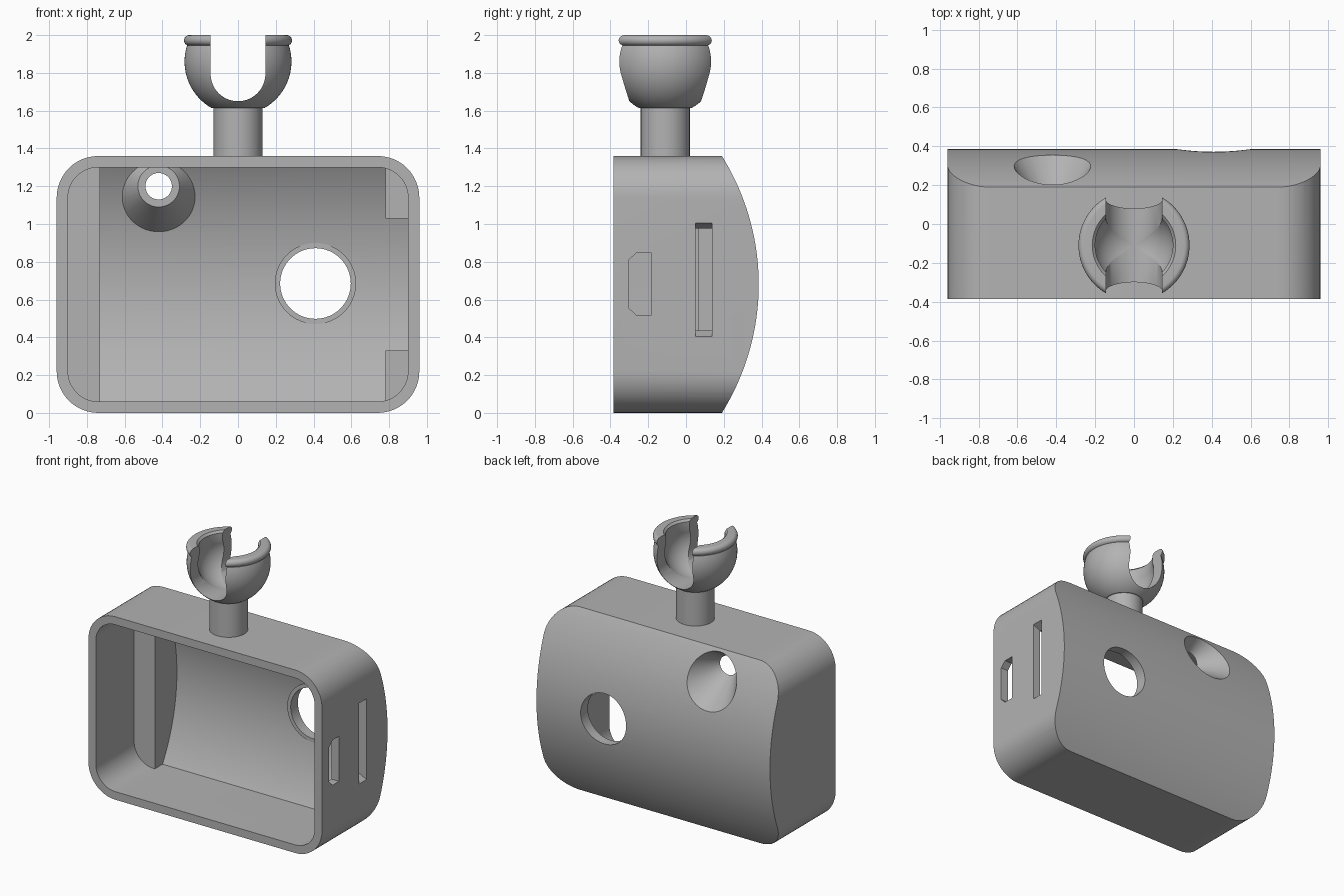
import bpy, bmesh, math
from mathutils import Vector, Matrix

cube = bpy.data.objects.get("Cube")
if cube:
    bpy.data.objects.remove(cube, do_unlink=True)

grey = bpy.data.materials.new("plain grey")
grey.use_nodes = True
COLOR = (0.45, 0.45, 0.45, 1)
grey.diffuse_color = COLOR
grey.node_tree.nodes["Principled BSDF"].inputs["Base Color"].default_value = COLOR

MID_Z, BACK_R, BACK_Y = 0.68, 1.283, 0.385
WALL = 0.06
CUP_Y, CUP_Z = -0.11, 1.86


def finish(name, bm):
    bmesh.ops.recalc_face_normals(bm, faces=bm.faces)
    mesh = bpy.data.meshes.new(name)
    bm.to_mesh(mesh)
    bm.free()
    obj = bpy.data.objects.new(name, mesh)
    bpy.context.collection.objects.link(obj)
    mesh.materials.append(grey)
    return obj


def prism(name, points, direction):
    """Extrude a flat outline of 3D points along a direction."""
    bm = bmesh.new()
    face = bm.faces.new([bm.verts.new(p) for p in points])
    out = bmesh.ops.extrude_face_region(bm, geom=[face])
    moved = [v for v in out["geom"] if isinstance(v, bmesh.types.BMVert)]
    bmesh.ops.translate(bm, verts=moved, vec=direction)
    return finish(name, bm)


def box(name, x, y, z):
    outline = [(x[0], y[0], z[0]), (x[1], y[0], z[0]),
               (x[1], y[0], z[1]), (x[0], y[0], z[1])]
    return prism(name, outline, (0, y[1] - y[0], 0))


def cone(name, r1, r2, center, length, axis, sides=64):
    """Cone or cylinder from r1 to r2 along an axis."""
    bm = bmesh.new()
    turn = Vector((0, 0, 1)).rotation_difference(Vector(axis)).to_matrix().to_4x4()
    bmesh.ops.create_cone(bm, cap_ends=True, segments=sides, radius1=r1, radius2=r2,
                          depth=length, matrix=Matrix.Translation(center) @ turn)
    return finish(name, bm)


def boolean(obj, tool, operation):
    mod = obj.modifiers.new("boolean", 'BOOLEAN')
    mod.operation, mod.solver, mod.object = operation, 'EXACT', tool
    bpy.context.view_layer.objects.active = obj
    bpy.ops.object.modifier_apply(modifier=mod.name)
    bpy.data.objects.remove(tool, do_unlink=True)


def smooth(obj):
    bpy.ops.object.select_all(action='DESELECT')
    obj.select_set(True)
    bpy.context.view_layer.objects.active = obj
    bpy.ops.object.shade_smooth_by_angle(angle=math.radians(30))


def rounded_shell(name, inset, front):
    """Rounded rectangle with a barrel-curved back."""
    hx, hz, r = 0.96 - inset, MID_Z - inset, 0.22 - inset
    outline = []
    for quarter, (sx, sz) in enumerate([(1, 1), (-1, 1), (-1, -1), (1, -1)]):
        for i in range(13):
            a = math.pi / 2 * (quarter + i / 12)
            outline.append((sx * (hx - r) + r * math.cos(a), front,
                            MID_Z + sz * (hz - r) + r * math.sin(a)))
    shell = prism(name, outline, (0, 1, 0))
    curve = cone("back_curve", BACK_R - inset, BACK_R - inset,
                 (0, BACK_Y - BACK_R, MID_Z), 3, (1, 0, 0), 256)
    boolean(shell, curve, 'INTERSECT')
    return shell


# Housing and its cavity, with inner blocks and bosses left standing
housing = rounded_shell("housing", 0, -BACK_Y)
cavity = rounded_shell("cavity", WALL, -0.5)
boolean(cavity, box("side_block", (-1, -0.73), (0.065, 0.6), (-0.1, 1.5)), 'DIFFERENCE')
for z in ((-0.1, 0.33), (1.03, 1.5)):
    boolean(cavity, box("corner_block", (0.78, 1), (0.065, 0.6), z), 'DIFFERENCE')
SLOPE, DEPTH = 0.68, 0.35
TIP = Vector((-0.42, 0.1, 1.2))
mid = TIP + Vector((0, DEPTH / 2, 0))
boolean(cavity, cone("boss", 0.11, 0.11 + SLOPE * DEPTH, mid, DEPTH, (0, 1, 0)), 'DIFFERENCE')
boolean(cavity, cone("ring", 0.215, 0.215, (0.41, 0.4, 0.685), 0.2, (0, 1, 0)), 'DIFFERENCE')
boolean(housing, cavity, 'DIFFERENCE')

# Conical recess and round opening through the back
lead = 0.02
start = 0.07 - SLOPE * lead
length = DEPTH + lead
mid = TIP + Vector((0, length / 2 - lead, 0))
boolean(housing, cone("recess", start, start + SLOPE * length, mid, length, (0, 1, 0)), 'DIFFERENCE')
boolean(housing, cone("pilot", 0.07, 0.07, TIP, 0.06, (0, 1, 0)), 'DIFFERENCE')
boolean(housing, cone("opening", 0.187, 0.187, (0.41, 0.35, 0.685), 0.4, (0, 1, 0)), 'DIFFERENCE')

# Tapered card slot and chamfered port on the side
slot = [(0.97, 0.05, 0.4), (0.97, 0.05, 1.01), (0.88, 0.05, 0.965), (0.88, 0.05, 0.445)]
boolean(housing, prism("slot", slot, (0, 0.088, 0)), 'DIFFERENCE')
port = [(-0.185, 0.515), (-0.185, 0.85), (-0.26, 0.85),
        (-0.302, 0.81), (-0.302, 0.555), (-0.26, 0.515)]
boolean(housing, prism("port", [(0.85, y, z) for y, z in port], (0.2, 0, 0)), 'DIFFERENCE')
smooth(housing)

# Post
post = cone("post", 0.13, 0.13, (0, CUP_Y, 1.485), 0.29, (0, 0, 1))
smooth(post)

# Socket cup: lathed section with a rolled rim
section = [(0, 1.615)]
R_OUT, R_IN, RIM = 0.283, 0.21, 0.028
low, high = -math.asin(0.245 / R_OUT), math.asin(0.085 / R_OUT)
for i in range(25):
    a = low + (high - low) * i / 24
    section.append((R_OUT * math.cos(a), CUP_Z + R_OUT * math.sin(a)))
for i in range(13):
    a = math.radians(-70 + 160 * i / 12)
    section.append((0.258 + RIM * math.cos(a), 2 - RIM + RIM * math.sin(a)))
section += [(0.215, 2), (0.2, 1.985)]
top = math.acos(0.2 / R_IN)
for i in range(24):
    a = top - (top + math.pi / 2) * i / 24
    section.append((R_IN * math.cos(a), CUP_Z + R_IN * math.sin(a)))
section.append((0, CUP_Z - R_IN))

bm = bmesh.new()
verts = [bm.verts.new((r, CUP_Y, z)) for r, z in section]
edges = [bm.edges.new(pair) for pair in zip(verts, verts[1:])]
bmesh.ops.spin(bm, geom=verts + edges, cent=(0, CUP_Y, 0), axis=(0, 0, 1),
               angle=2 * math.pi, steps=96)
bmesh.ops.remove_doubles(bm, verts=bm.verts, dist=0.0005)
cup = finish("socket_cup", bm)

# U-shaped gap running front to back
GAP, GAP_Z = 0.145, 1.795
u_shape = [(GAP, -0.6, 2.2), (-GAP, -0.6, 2.2)]
for i in range(33):
    a = math.pi * (1 + i / 32)
    u_shape.append((GAP * math.cos(a), -0.6, GAP_Z + GAP * math.sin(a)))
boolean(cup, prism("gap", u_shape, (0, 1, 0)), 'DIFFERENCE')
smooth(cup)
